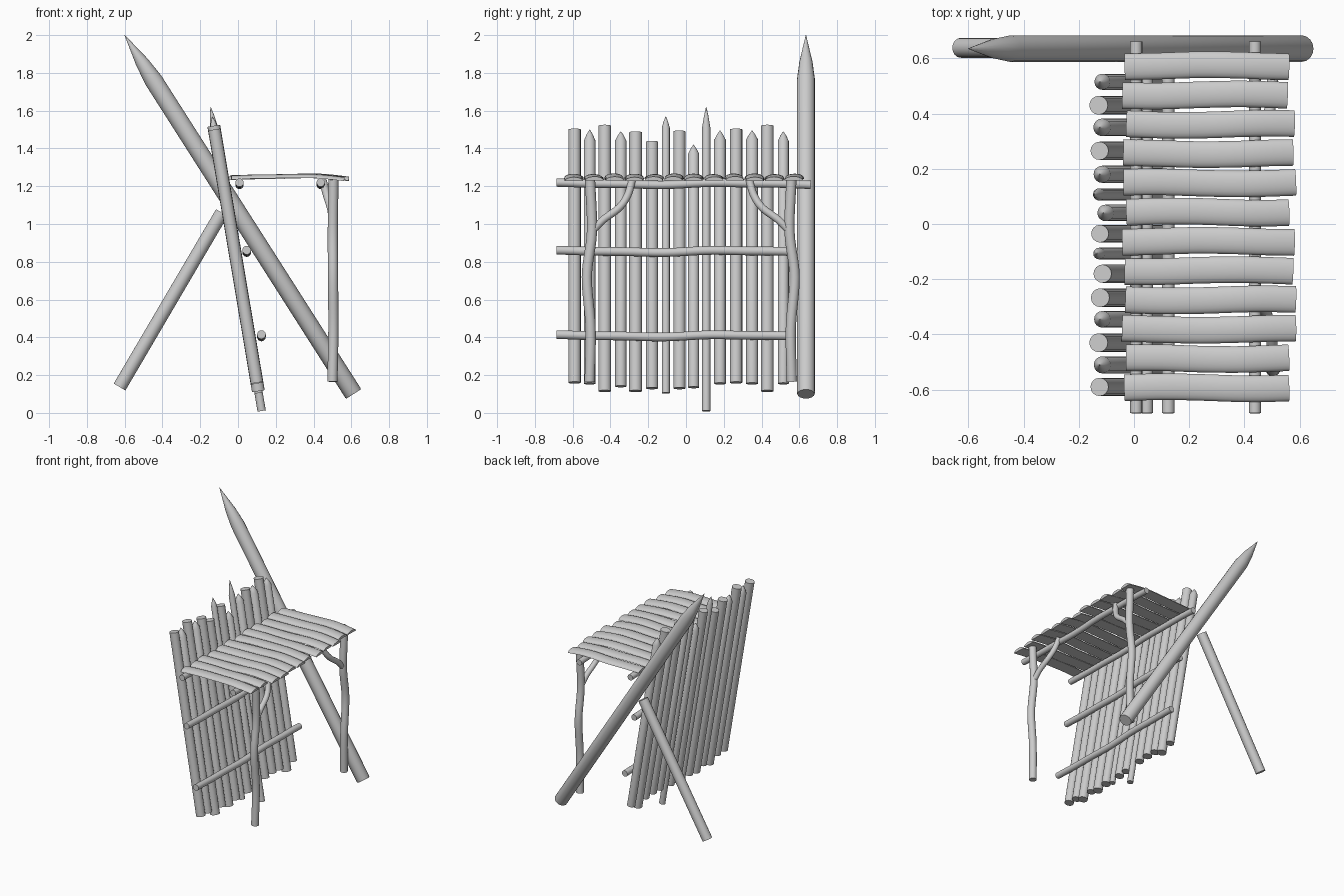
import bpy, bmesh, math
from mathutils import Vector

cube = bpy.data.objects.get("Cube")
if cube:
    bpy.data.objects.remove(cube, do_unlink=True)

wood = bpy.data.materials.new("pale_grey_wood")
wood.use_nodes = True
GREY = (0.6, 0.6, 0.6, 1)
wood.diffuse_color = GREY
wood.node_tree.nodes["Principled BSDF"].inputs["Base Color"].default_value = GREY

SIDES = 16
ROUND = [(math.cos(2 * math.pi * i / SIDES), math.sin(2 * math.pi * i / SIDES)) for i in range(SIDES)]
HALF = [(math.cos(math.pi * i / 10), math.sin(math.pi * i / 10)) for i in range(11)]


def sweep(name, path, radii, ref, section=ROUND, scale=(1, 1)):
    """Sweep a section along a path, with one radius per path point."""
    pts = [Vector(p) for p in path]
    if not isinstance(radii, (list, tuple)):
        radii = [radii] * len(pts)
    bm = bmesh.new()
    rings = []
    for i, p in enumerate(pts):
        t = (pts[min(i + 1, len(pts) - 1)] - pts[max(i - 1, 0)]).normalized()
        u = Vector(ref)
        u = (u - t * u.dot(t)).normalized()
        v = t.cross(u)
        rings.append([bm.verts.new(p + (u * a * scale[0] + v * b * scale[1]) * radii[i])
                      for a, b in section])
    n = len(section)
    for r0, r1 in zip(rings, rings[1:]):
        for i in range(n):
            j = (i + 1) % n
            bm.faces.new((r0[i], r0[j], r1[j], r1[i]))
    bm.faces.new(rings[0][::-1])
    bm.faces.new(rings[-1])
    bmesh.ops.recalc_face_normals(bm, faces=bm.faces)
    for f in bm.faces:
        f.smooth = True
    for e in bm.edges:
        e.smooth = e.calc_face_angle(0) < 0.6
    mesh = bpy.data.meshes.new(name)
    bm.to_mesh(mesh)
    bm.free()
    mesh.materials.append(wood)
    obj = bpy.data.objects.new(name, mesh)
    bpy.context.collection.objects.link(obj)
    return obj


def curve(points, steps=6):
    """Smooth path through a few points."""
    p = [Vector(q) for q in points]
    p = [2 * p[0] - p[1]] + p + [2 * p[-1] - p[-2]]
    out = []
    for a, b, c, d in zip(p, p[1:], p[2:], p[3:]):
        for k in range(steps):
            t = k / steps
            out.append(0.5 * (2 * b + (c - a) * t + (2 * a - 5 * b + 4 * c - d) * t * t
                              + (3 * b - a - 3 * c + d) * t ** 3))
    return out + [p[-2]]


# Leaning palisade: y, radius, bottom, top, length of the sharpened tip
def wall_point(y, z):
    return (0.127 - 0.168 * z, y, z)


stakes = [
    (-.59, .033, .16, 1.50, 0), (-.51, .031, .155, 1.50, .06), (-.43, .034, .115, 1.52, 0),
    (-.345, .03, .14, 1.49, .05), (-.267, .034, .115, 1.485, 0), (-.18, .033, .13, 1.435, 0),
    (-.107, .021, .105, 1.57, .06), (-.035, .032, .13, 1.49, 0), (.04, .03, .135, 1.42, .05),
    (.107, .022, .01, 1.62, .11), (.18, .031, .155, 1.495, .05), (.265, .033, .16, 1.50, 0),
    (.35, .032, .155, 1.495, .05), (.43, .034, .115, 1.52, 0), (.515, .029, .155, 1.49, .05)]
for i, (y, r, low, top, tip) in enumerate(stakes):
    path = [wall_point(y, low), wall_point(y, top - tip)]
    radii = [r, r]
    if tip:
        path += [wall_point(y, top - tip * 0.45), wall_point(y, top)]
        radii += [r * 0.55, 0.001]
    sweep(f"wall_stake_{i + 1}", path, radii, (0, 1, 0))

# Wavy horizontal rails of the wall and of the platform
rails = [("lower_wall_rail", .124, .408, .023, .56), ("upper_wall_rail", .046, .855, .023, .56),
         ("inner_platform_rail", .008, 1.213, .022, .66), ("outer_platform_rail", .438, 1.213, .022, .66)]
for name, x, z, r, end in rails:
    start, n = -0.685, 24
    path = []
    for k in range(n + 1):
        y = start + (end - start) * k / n
        path.append((x, y, z + 0.005 * math.cos(7 * (y + 0.65)) + 0.002 * math.sin(15 * y)))
    sweep(name, path, r, (0, 0, 1))

# Crooked platform legs with a forked branch, mirrored about the middle
MID = 0.025
for label, s in (("front", -1), ("back", 1)):
    leg = [(.50, .535, .165), (.505, .53, .45), (.503, .55, .72), (.502, .523, .96), (.505, .533, 1.235)]
    branch = [(.502, .515, .97), (.50, .46, 1.025), (.49, .38, 1.085), (.47, .335, 1.15), (.45, .31, 1.23)]
    for part, pts, r in (("leg", leg, .027), ("leg_branch", branch, .02)):
        sweep(f"{label}_{part}", curve([(x, MID + s * d, z) for x, d, z in pts]), r, (1, 0, 0))

# Twelve split-log planks, flat below and rounded above
waves = [(0, 1.235), (.22, 1.239), (.45, 1.241), (.68, 1.245), (.84, 1.24), (1, 1.229)]
ends = (.56, .56, .585, .585, .575, .58, .56, .585, .575, .58, .555, .56)
for i, x_end in enumerate(ends):
    x0 = -0.035 + 0.008 * math.sin(i * 2.3)
    y = -0.593 + i * 0.106
    path = [(x0 + (x_end - x0) * t, y + 0.004 * math.sin(6 * t + i), z + 0.002 * math.sin(5 * t + 2 * i))
            for t, z in waves]
    sweep(f"platform_plank_{i + 1}", curve(path, 3), 1, (0, 1, 0), HALF, (0.048, 0.021))

# Large sharpened log and its prop at the back
base, point = Vector((.612, .635, .10)), Vector((-.60, .635, 2.0))
sweep("sharpened_log", [base.lerp(point, t) for t in (0, .003, .875, .925, 1)],
      [.045, .048, .048, .035, .001], (0, 1, 0))
sweep("prop_log", [(-.627, .638, .137), (-.085, .638, 1.06)], .036, (0, 1, 0))
